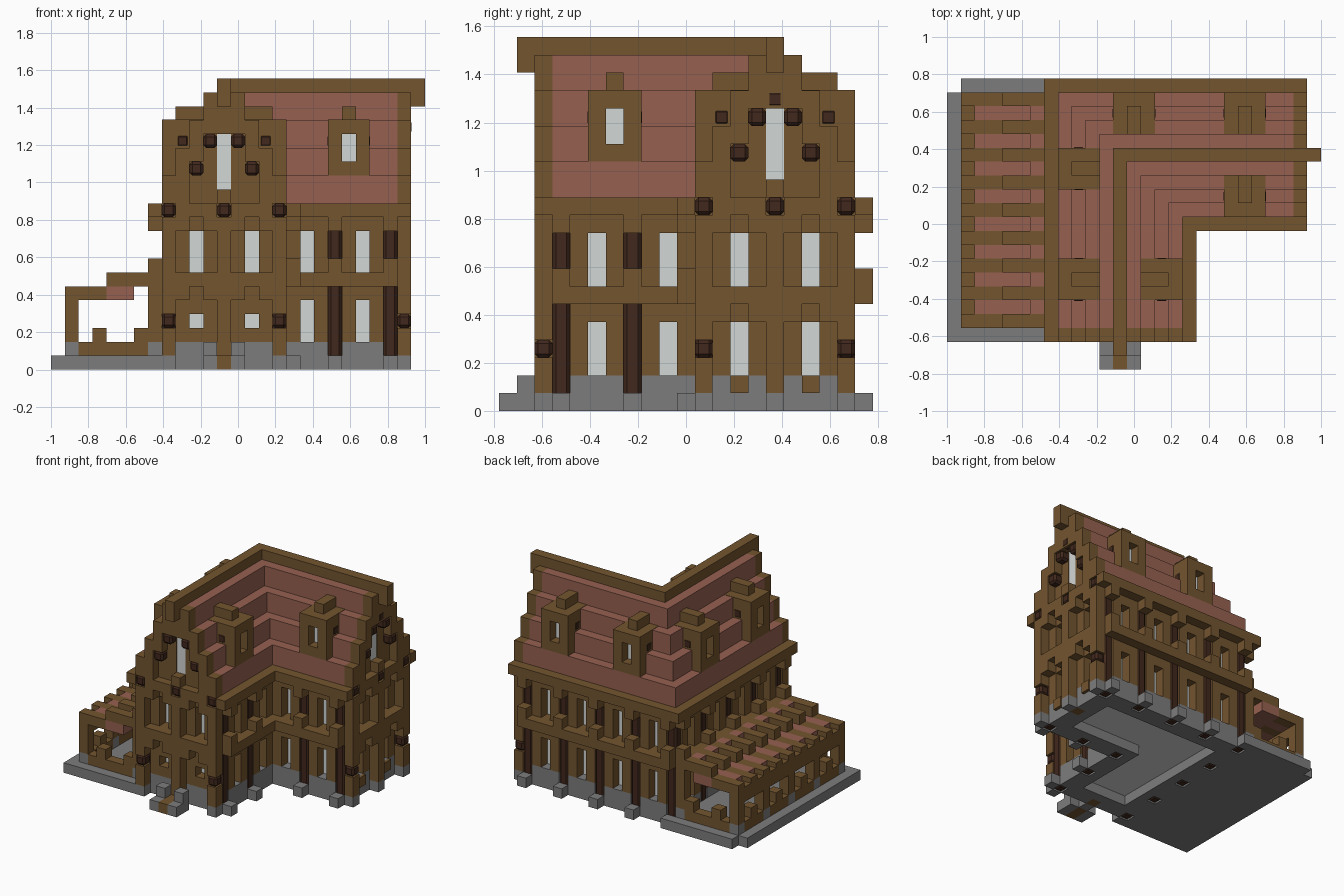
import bpy, bmesh
from mathutils import Vector

cube = bpy.data.objects.get("Cube")
if cube:
    bpy.data.objects.remove(cube, do_unlink=True)

U = 2 / 27                       # one building block
COLOURS = {
    "timber": (0.172, 0.09, 0.028),
    "dark_log": (0.053, 0.021, 0.012),
    "stone": (0.204, 0.204, 0.204),
    "roof_red": (0.305, 0.118, 0.081),
    "pale_glass": (0.65, 0.68, 0.66),
}
mats = {}
for name, rgb in COLOURS.items():
    m = bpy.data.materials.new(name)
    m.use_nodes = True
    m.diffuse_color = (*rgb, 1)
    bsdf = m.node_tree.nodes["Principled BSDF"]
    bsdf.inputs["Base Color"].default_value = (*rgb, 1)
    bsdf.inputs["Roughness"].default_value = 0.9
    mats[name] = m
W, D, S, R, G = COLOURS
parts = {}                       # (part, colour) -> bmesh


def box(part, colour, x, y, z):
    """Add a box given block ranges along each axis."""
    bm = parts.setdefault((part, colour), bmesh.new())
    lo = Vector((min(x), min(y), min(z)))
    hi = Vector((max(x), max(y), max(z)))
    origin = Vector((13.5, 10.5, 0))
    verts = bmesh.ops.create_cube(bm, size=1)["verts"]
    for v in verts:
        v.co = Vector([(lo[i] + (v.co[i] + 0.5) * (hi[i] - lo[i]) - origin[i]) * U
                       for i in range(3)])


def facing(axis, inner, sign):
    """Return a box function for a wall: s runs along it, d points outward."""
    def put(part, colour, s, d, z):
        out = (inner + sign * d[0], inner + sign * d[1])
        if axis == "x":
            box(part, colour, out, s, z)
        else:
            box(part, colour, s, out, z)
    return put


west = facing("x", 9, -1)
east = facing("x", 16, 1)
north = facing("y", 19, 1)
inner_south = facing("y", 12, -1)
south_gable = facing("y", 4, -1)
east_gable = facing("x", 24, 1)


def panel(put, part, s, low=(2, 5)):
    """Three blocks of wall with a window on both floors."""
    put(part + "_plinth", S, (s, s + 3), (0, 1), (0, 2))
    for j in (s, s + 2):
        put(part, W, (j, j + 1), (0, 1), (2, 11))
    mid = (s + 1, s + 2)
    for z in ((2, low[0]), (low[1], 7), (10, 11)):
        if z[0] < z[1]:
            put(part, W, mid, (0, 1), z)


def side_wall(put, part, first, bays, beam, eave):
    """Log-framed wall with brackets, floor beam and eaves."""
    for i in range(bays + 1):
        s = first + 4 * i
        post = (s, s + 1)
        put(part + "_logs", D, post, (0, 1), (0, 11))
        put(part + "_feet", S, post, (1, 2), (0, 1))
        for z in (7, 10):
            put(part + "_brackets", W, post, (1, 2), (z, z + 1))
        if i < bays:
            panel(put, part, s + 1)
    put(part + "_beam", W, beam, (1, 2), (6, 7))
    put(part + "_eaves", W, eave, (1, 2), (11, 12))
    put(part, W, (eave[0] + 1, eave[1] - 1), (0, 1), (11, 12))


side_wall(west, "west_wall", 3, 4, (3, 20), (2, 21))
side_wall(north, "north_wall", 8, 4, (8, 25), (7, 26))
side_wall(east, "east_wall", 3, 2, (3, 11), (2, 11))
side_wall(inner_south, "inner_south_wall", 16, 2, (17, 25), (17, 26))


def gable(put, part, a, low):
    """Timber-framed end wall whose stepped gable follows the roof."""
    tops = (14, 16, 18, 20, 21, 20, 18, 16, 14)
    starts = (12, 12, 15, 17, 17, 17, 15, 12, 12)
    frame = part + "_frame"
    ends = part + "_log_ends"
    for s in (a + 1, a + 5):
        panel(put, part, s, low)
    put(part, W, (a + 4, a + 5), (0, 1), (0, 11))
    put(part, W, (a, a + 9), (0, 1), (11, 12))
    # posts with dark blocks let in
    for k in (0, 4, 8):
        post = (a + k, a + k + 1)
        put(part + "_feet", S, post, (1, 2), (0, 1))
        put(ends, D, post, (1, 2), (11, 12))
        if k == 4:
            put(frame, W, post, (1, 2), (1, 11))
        else:
            put(frame, W, post, (1, 2), (1, 3))
            put(ends, D, post, (1, 2), (3, 4))
            put(frame, W, post, (1, 2), (4, 11))
    # cross beams and corner braces
    for k in (1, 5):
        for z in (6, 11):
            put(frame, W, (a + k, a + k + 3), (1, 2), (z, z + 1))
        for c in (k, k + 2):
            for z in (5, 10):
                put(frame, W, (a + c, a + c + 1), (1, 2), (z, z + 1))
    # stepped outline over a recessed backing
    for k in range(9):
        col = (a + k, a + k + 1)
        put(frame, W, col, (1, 2), (starts[k], tops[k]))
        if starts[k] > 12 and k != 4:
            put(part, W, col, (1, 1.15), (12, starts[k]))
    put(frame, W, (a + 4, a + 5), (1, 2), (12, 13))
    for k, z in ((3, 16), (5, 16), (2, 14), (6, 14)):
        put(ends, D, (a + k, a + k + 1), (1, 2), (z, z + 1))
    put(part + "_tall_window", G, (a + 4, a + 5), (1, 1.1), (13, 17))


gable(south_gable, "south_gable", 8, (3, 4))
gable(east_gable, "east_gable", 11, (2, 5))
east_gable("east_gable_log_ends", D, (15, 16), (1, 2.02), (17, 18))
for s in (13, 17):
    east_gable("east_gable_sills", W, (s, s + 1), (1, 1.3), (1, 2))

# pale core behind the windows
box("window_core", G, (9, 16), (4, 19), (1, 11.5))
box("window_core", G, (16, 24), (12, 19), (1, 11.5))

# ring of floor stone under the walls
for x, y in (((9, 10), (4, 19)), ((10, 15), (4, 5)), ((15, 16), (4, 13)),
             ((16, 24), (12, 13)), ((23, 24), (13, 19)), ((10, 23), (18, 19))):
    box("floor_ring", S, x, y, (0, 1))

# stepped hip roof in an L plan
for i in range(4):
    z = (12 + 2 * i, 14 + 2 * i)
    box("roof", R, (8 + i, 17 - i), (3, 20 - i), z)
    box("roof", R, (17 - i, 25), (11 + i, 20 - i), z)
box("ridge", W, (12, 13), (1, 16), (20, 21))
box("ridge", W, (13, 27), (15, 16), (20, 21))
box("ridge_end", W, (12, 13), (1, 2), (19, 20))
box("ridge_end", W, (26, 27), (15, 16), (19, 20))


def dormer(put, s):
    """Roof window with a cap and a log running through its sides."""
    top = 18.03
    for j in (s, s + 2):
        put("dormers", W, (j, j + 1), (-2, 1), (14, top))
    mid = (s + 1, s + 2)
    put("dormers", W, mid, (-2, 1), (14, 15))
    put("dormers", W, mid, (-2, 1), (17, top))
    put("dormer_caps", W, mid, (-2, 0), (18, 19))
    put("dormer_windows", G, mid, (-2, 0.06), (15, 17))
    put("dormer_logs", D, (s - 0.04, s + 3.04), (-1, 0), (16, 17))


for put, s in ((west, 5), (west, 13), (east, 5), (inner_south, 20),
               (north, 12), (north, 20)):
    dormer(put, s)

# porch steps
for x in (11, 13):
    box("porch_cheeks", S, (x, x + 1), (0, 2), (0, 1))
    box("porch_cheeks", S, (x, x + 1), (1, 2), (1, 2))
box("porch_path", W, (12, 13), (0, 2), (0, 1))

# side pergola: slab, posts, rails, rafters and red slats
box("pergola_slab", S, (0, 8), (2, 20), (0, 1))
box("pergola_slab", S, (1, 8), (20, 21), (0, 1))
for y in range(3, 20, 4):
    box("pergola_feet", S, (1, 2), (y, y + 1), (1, 2))
    box("pergola_posts", W, (1, 2), (y, y + 1), (2, 5))
for y in (3, 19):
    row = (y, y + 1)
    box("pergola_feet", S, (7, 8), row, (1, 2))
    box("pergola_posts", W, (7, 8), row, (2, 6))
    box("pergola_rail", W, (2, 7), row, (1, 2))
    for x in (3, 6):
        box("pergola_rail", W, (x, x + 1), row, (2, 3))
for y in range(4, 19, 4):
    box("pergola_rail", W, (1, 2), (y, y + 3), (1, 2))
    box("pergola_rail", W, (1, 2), (y + 1, y + 2), (2, 3))
    box("pergola_beam", W, (1, 2), (y, y + 3), (4, 5))
for y in range(3, 20, 2):
    row = (y, y + 1)
    box("pergola_rafters", W, (1, 4), row, (5, 6))
    box("pergola_rafters", W, (4, 7), row, (6, 7))
    if y < 19:
        gap = (y + 1, y + 2)
        box("pergola_beam", W, (1, 2), gap, (5, 5.5))
        box("pergola_slats", R, (2, 4), gap, (5, 6))
        box("pergola_slats", R, (6, 7), gap, (6, 7))
box("pergola_slats", R, (4, 6), (3, 20), (5, 6))

# turn every part into an object; logs get chamfered edges
for (part, colour), bm in parts.items():
    bmesh.ops.recalc_face_normals(bm, faces=bm.faces)
    if colour == D:
        bmesh.ops.bevel(bm, geom=bm.edges[:], offset=0.2 * U, segments=1,
                        affect="EDGES")
    if part == "window_core":    # the indoor floor faces upward
        bmesh.ops.reverse_faces(bm, faces=[f for f in bm.faces if f.normal.z < -0.5])
    mesh = bpy.data.meshes.new(part)
    bm.to_mesh(mesh)
    bm.free()
    mesh.materials.append(mats[colour])
    bpy.context.scene.collection.objects.link(bpy.data.objects.new(part, mesh))
